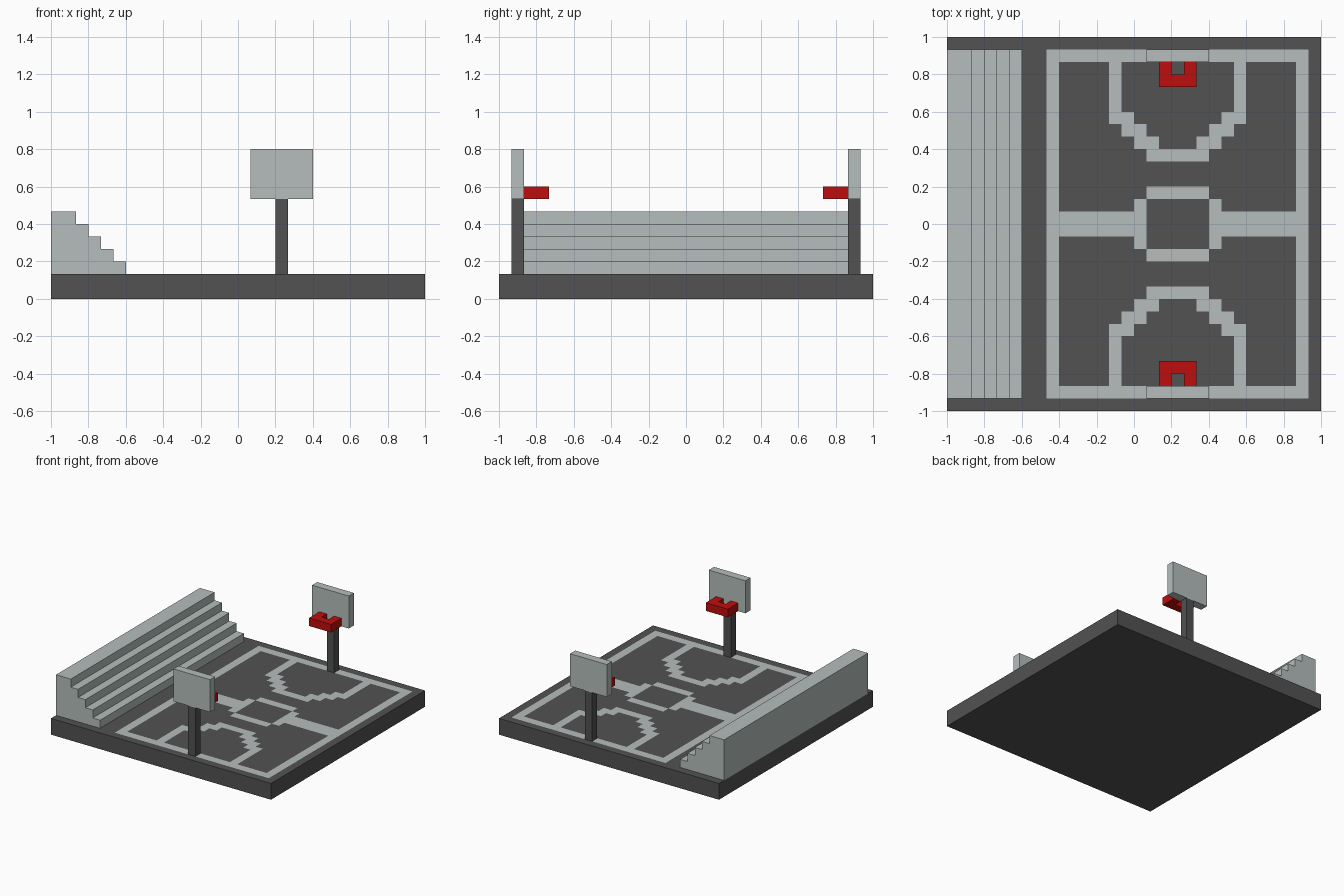
import bpy
import bmesh

if "Cube" in bpy.data.objects:
    bpy.data.objects.remove(bpy.data.objects["Cube"], do_unlink=True)

U = 1 / 15  # one block; every part sits on this grid


def material(name, rgb):
    m = bpy.data.materials.new(name)
    m.use_nodes = True
    m.diffuse_color = (*rgb, 1)
    bsdf = next(n for n in m.node_tree.nodes if n.type == 'BSDF_PRINCIPLED')
    bsdf.inputs["Base Color"].default_value = (*rgb, 1)
    return m


DARK = material("dark grey", (0.085, 0.085, 0.085))
PALE = material("pale grey", (0.462, 0.515, 0.503))
RED = material("red", (0.515, 0.004, 0.004))


def finish(bm, name, mats, mirror=False):
    bmesh.ops.recalc_face_normals(bm, faces=bm.faces)
    me = bpy.data.meshes.new(name)
    bm.to_mesh(me)
    bm.free()
    for m in mats:
        me.materials.append(m)
    ob = bpy.data.objects.new(name, me)
    bpy.context.collection.objects.link(ob)
    if mirror:
        mod = ob.modifiers.new("Mirror", 'MIRROR')
        mod.use_axis = (False, True, False)
    return ob


def prism(name, profile, offset, mat, mirror=False):
    """Extrude a closed outline of block coordinates by an offset."""
    bm = bmesh.new()
    face = bm.faces.new([bm.verts.new([c * U for c in p]) for p in profile])
    ext = bmesh.ops.extrude_face_region(bm, geom=[face], use_keep_orig=True)
    verts = [g for g in ext["geom"] if isinstance(g, bmesh.types.BMVert)]
    bmesh.ops.translate(bm, verts=verts, vec=[c * U for c in offset])
    return finish(bm, name, [mat], mirror)


def box(name, lo, hi, mat, mirror=False):
    (x0, y0, z0), (x1, y1, z1) = lo, hi
    outline = [(x0, y0, z0), (x1, y0, z0), (x1, y1, z0), (x0, y1, z0)]
    return prism(name, outline, (0, 0, z1 - z0), mat, mirror)


# Court markings as (x0, x1, y0, y1) in blocks, for the half with y > 0
MARKS = [
    (-7, -6, 0, 14), (13, 14, 0, 14), (-7, 14, 13, 14),   # border
    (-6, 0, 0, 1), (7, 13, 0, 1),                         # halfway line
    (0, 1, 0, 2), (6, 7, 0, 2), (1, 6, 2, 3),             # centre ring
    (-2, -1, 9, 13), (8, 9, 9, 13), (1, 6, 5, 6),         # arc sides and tip
]
for i in range(3):                                        # arc steps
    MARKS += [(-2 + i, i, 8 - i, 9 - i), (7 - i, 9 - i, 8 - i, 9 - i)]


def is_marked(x, y):
    return any(a < x < b and c < abs(y) < d for a, b, c, d in MARKS)


# Court slab: gridded top with painted faces, walls and a single bottom face
bm = bmesh.new()
bmesh.ops.create_grid(bm, x_segments=30, y_segments=30, size=1)
bmesh.ops.translate(bm, verts=bm.verts, vec=(0, 0, 2 * U))
for f in bm.faces:
    c = f.calc_center_median() / U
    f.material_index = int(is_marked(c.x, c.y))
rim = [e for e in bm.edges if e.is_boundary]
ext = bmesh.ops.extrude_edge_only(bm, edges=rim)["geom"]
low = [g for g in ext if isinstance(g, bmesh.types.BMVert)]
for v in low:
    v.co.z = 0
for f in ext:
    if isinstance(f, bmesh.types.BMFace):
        f.material_index = 0
bottom = bmesh.ops.contextual_create(
    bm, geom=[e for e in bm.edges if e.is_boundary])["faces"]
for f in bottom:
    f.material_index = 0
finish(bm, "court_slab", [DARK, PALE])

# Stepped seating along the left-hand edge of the slab
steps = [(-15, -14, 2), (-15, -14, 7)]
for i in range(5):
    steps += [(-13 + i, -14, 7 - i), (-13 + i, -14, 6 - i)]
steps[-1] = (-9, -14, 2)
prism("bleachers", steps, (0, 28, 0), PALE)

# Hoop stands, mirrored to both ends
box("hoop_posts", (3, 13, 2), (4, 14, 8), DARK, True)
box("backboards", (1, 13, 8), (6, 14, 12), PALE, True)
rim_outline = [(2, 13), (2, 11), (5, 11), (5, 13), (4, 13), (4, 12), (3, 12), (3, 13)]
prism("hoop_rims", [(x, y, 8) for x, y in rim_outline], (0, 0, 1), RED, True)
